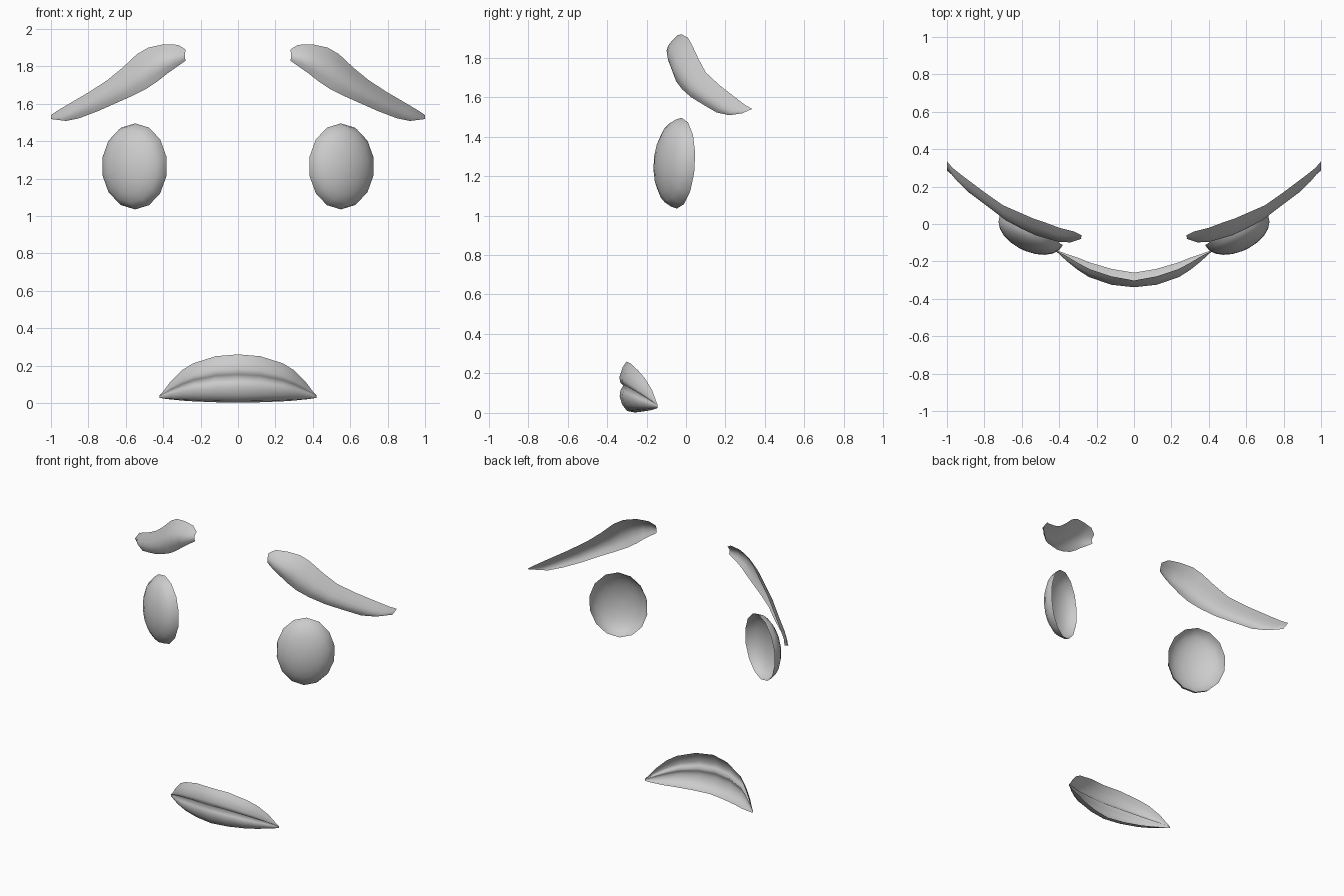
import bpy, bmesh, math
from mathutils import Vector

if "Cube" in bpy.data.objects:
    bpy.data.objects.remove(bpy.data.objects["Cube"])

grey = bpy.data.materials.new("plain_grey")
grey.diffuse_color = (0.6, 0.6, 0.6, 1)
grey.use_nodes = True
grey.node_tree.nodes["Principled BSDF"].inputs["Base Color"].default_value = grey.diffuse_color


def loft(name, rows, closed=False, cap=False):
    """Skin a list of point rows into a smooth open shell facing forward."""
    bm = bmesh.new()
    grid = [[bm.verts.new(p) for p in row] for row in rows]
    n = len(rows[0])
    for a, b in zip(grid, grid[1:]):
        for j in range(n if closed else n - 1):
            k = (j + 1) % n
            bm.faces.new((a[j], a[k], b[k], b[j]))
    if cap:
        bm.faces.new(grid[-1])
    bmesh.ops.remove_doubles(bm, verts=bm.verts, dist=0.0005)
    bmesh.ops.recalc_face_normals(bm, faces=bm.faces)
    if sum(f.normal.y * f.calc_area() for f in bm.faces) > 0:
        bmesh.ops.reverse_faces(bm, faces=bm.faces)
    for f in bm.faces:
        f.smooth = True
    mesh = bpy.data.meshes.new(name)
    bm.to_mesh(mesh)
    bm.free()
    mesh.materials.append(grey)
    obj = bpy.data.objects.new(name, mesh)
    bpy.context.collection.objects.link(obj)
    return obj


def flip(rows, side):
    return [[(p[0] * side, p[1], p[2]) for p in row] for row in rows]


# Eye: hollow half ellipsoid turned outward
def eye_rows():
    centre = Vector((0.55, -0.035, 1.265))
    across = Vector((0.905, 0.426, 0))
    out = Vector((0.426, -0.905, 0))
    up = Vector((0, 0.05, 1))
    rows = []
    for i in range(6):
        t = math.radians(i * 16.5)
        r, d = math.cos(t), 0.112 * math.sin(t)
        rows.append([centre + out * d
                     + across * (0.19 * r * math.cos(a))
                     + up * (0.23 * r * math.sin(a))
                     for a in (math.tau * (j + 0.5) / 14 for j in range(14))])
    return rows


# Eyebrow: upper rim point, lower rim point, forward bulge
BROW = [
    ((0.28, -0.06, 1.89), (0.28, -0.075, 1.83), 0.012),
    ((0.32, -0.04, 1.915), (0.33, -0.08, 1.795), 0.04),
    ((0.40, -0.02, 1.917), (0.38, -0.075, 1.76), 0.05),
    ((0.48, 0.01, 1.90), (0.43, -0.065, 1.72), 0.05),
    ((0.54, 0.03, 1.865), (0.49, -0.05, 1.68), 0.05),
    ((0.62, 0.065, 1.79), (0.57, -0.02, 1.64), 0.045),
    ((0.70, 0.10, 1.725), (0.66, 0.025, 1.60), 0.04),
    ((0.80, 0.17, 1.66), (0.75, 0.09, 1.56), 0.035),
    ((0.92, 0.26, 1.59), (0.85, 0.155, 1.522), 0.03),
    ((0.97, 0.30, 1.56), (0.92, 0.22, 1.508), 0.025),
    ((1.00, 0.335, 1.54), (1.00, 0.285, 1.518), 0.0),
]


def brow_rows():
    out = Vector((0.3, -0.9, -0.15))
    return [[Vector(u).lerp(Vector(l), k / 5) + out * (b * math.sin(math.pi * k / 5))
             for k in range(6)] for u, l, b in BROW]


for side, label in ((1, "right"), (-1, "left")):
    loft(label + "_eye", flip(eye_rows(), side), closed=True, cap=True)
    loft(label + "_eyebrow", flip(brow_rows(), side))

# Mouth: x, top z, crease z, bottom z, front y, upper rim y, lower rim y
MOUTH = [
    (0.00, 0.260, 0.138, 0.002, -0.338, -0.302, -0.260),
    (0.12, 0.250, 0.132, 0.004, -0.325, -0.280, -0.240),
    (0.24, 0.212, 0.110, 0.009, -0.284, -0.240, -0.205),
    (0.30, 0.175, 0.090, 0.013, -0.246, -0.208, -0.180),
    (0.36, 0.115, 0.066, 0.019, -0.198, -0.172, -0.160),
    (0.40, 0.062, 0.047, 0.024, -0.160, -0.152, -0.146),
    (0.42, 0.040, 0.037, 0.028, -0.145, -0.144, -0.142),
]


def mouth_row(x, top, crease, bottom, front, upper, lower):
    up, low = top - crease, crease - bottom
    rim, base = upper - front, lower - front
    return [(x, upper, top),
            (x, front + rim * 0.45, crease + up * 0.75),
            (x, front, crease + up * 0.35),
            (x, front + rim * 0.15, crease + up * 0.12),
            (x, front + rim * 0.55, crease),
            (x, front + rim * 0.15, crease - low * 0.18),
            (x, front + rim * 0.05, crease - low * 0.4),
            (x, front + base * 0.18, bottom + low * 0.3),
            (x, front + base * 0.5, bottom + low * 0.06),
            (x, lower, bottom)]


half = [mouth_row(*m) for m in MOUTH]
loft("mouth", flip(half[:0:-1], -1) + half)
